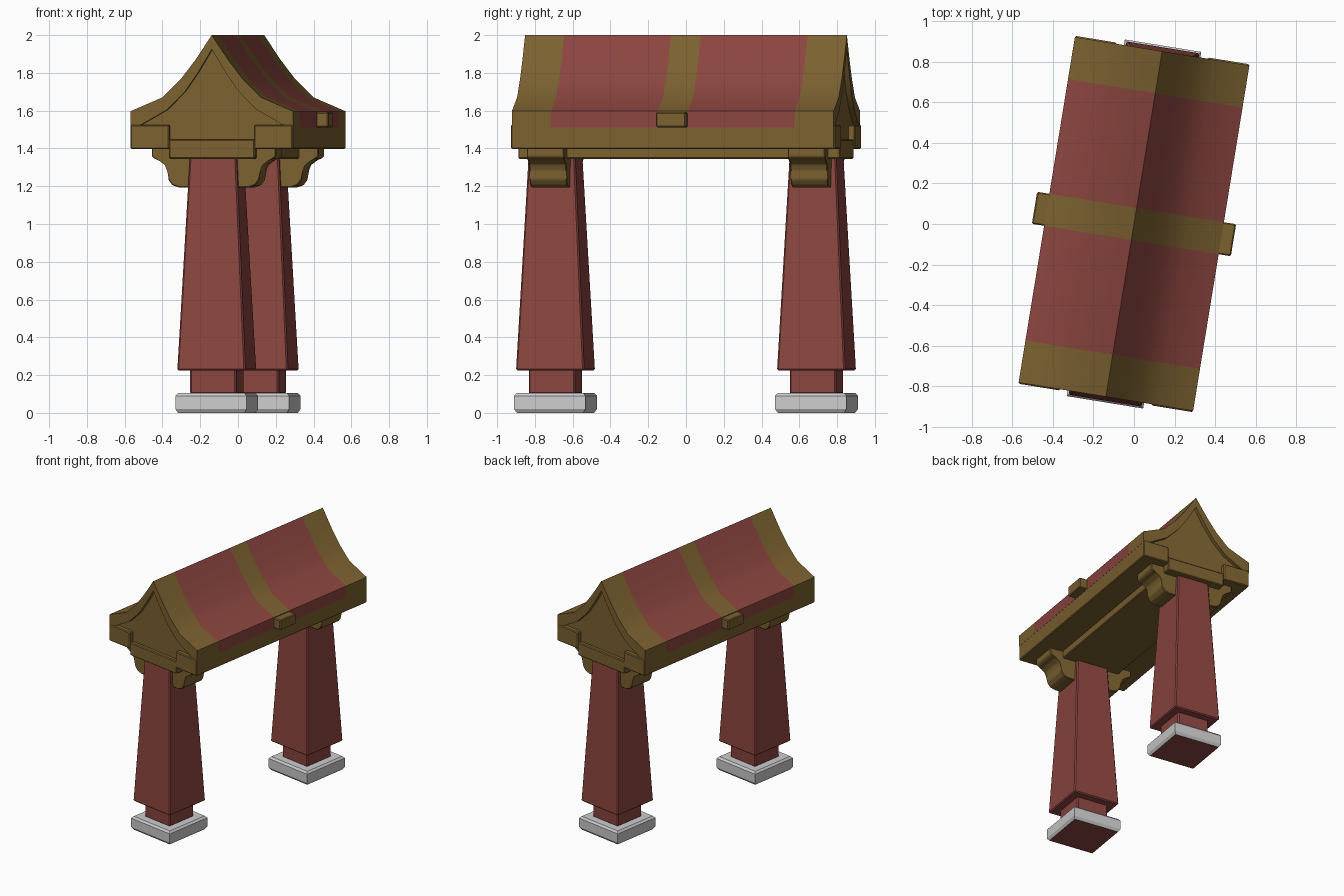
import bpy, bmesh, math
from mathutils import Matrix

if "Cube" in bpy.data.objects:
    bpy.data.objects.remove(bpy.data.objects["Cube"])

# The whole gate is turned slightly about the vertical axis
TURN = Matrix.Rotation(math.radians(-9.25), 4, 'Z')


def material(name, rgb):
    m = bpy.data.materials.new(name)
    m.diffuse_color = (*rgb, 1)
    m.use_nodes = True
    m.node_tree.nodes["Principled BSDF"].inputs["Base Color"].default_value = m.diffuse_color
    return m


GOLD = material("gold_wood", (0.20, 0.12, 0.03))
RED = material("red_paint", (0.26, 0.06, 0.05))


def finish(name, bm, mats=(), bevel=0.0):
    if bevel:
        bmesh.ops.bevel(bm, geom=bm.edges[:], offset=bevel, segments=1, affect='EDGES')
    bmesh.ops.recalc_face_normals(bm, faces=bm.faces[:])
    bm.transform(TURN)
    me = bpy.data.meshes.new(name)
    bm.to_mesh(me)
    bm.free()
    for m in mats:
        me.materials.append(m)
    ob = bpy.data.objects.new(name, me)
    bpy.context.collection.objects.link(ob)
    return ob


def prism(name, profile, y0, y1, mat, bevel=0.0):
    """Extrude an x-z profile along y."""
    bm = bmesh.new()
    a = [bm.verts.new((x, y0, z)) for x, z in profile]
    b = [bm.verts.new((x, y1, z)) for x, z in profile]
    n = len(profile)
    bm.faces.new(a)
    bm.faces.new(b[::-1])
    for i in range(n):
        j = (i + 1) % n
        bm.faces.new((a[i], b[i], b[j], a[j]))
    return finish(name, bm, [mat], bevel)


def box(name, x0, x1, y0, y1, z0, z1, mat, bevel=0.0):
    x0, x1 = sorted((x0, x1))
    return prism(name, [(x0, z0), (x1, z0), (x1, z1), (x0, z1)], y0, y1, mat, bevel)


def stack(name, cy, levels, mats=(), bevel=0.0):
    """Square section lofted through (half width, z) levels."""
    bm = bmesh.new()
    rings = [[bm.verts.new((sx * h, cy + sy * h, z))
              for sx, sy in ((-1, -1), (1, -1), (1, 1), (-1, 1))] for h, z in levels]
    bottom = bm.faces.new(rings[0][::-1])
    bm.faces.new(rings[-1])
    for r, s in zip(rings, rings[1:]):
        for i in range(4):
            j = (i + 1) % 4
            bm.faces.new((r[i], r[j], s[j], s[i]))
    if len(mats) > 1:
        bottom.material_index = 1
    return finish(name, bm, mats, bevel)


def mirrored(half):
    """Half profile starting at x = 0, mirrored into left-to-right order."""
    return [(-x, z) for x, z in half[:0:-1]] + half


# Curved roof shell with painted bands
outer = mirrored([(0, 2.0), (.09, 1.866), (.168, 1.765), (.265, 1.67), (.436, 1.597), (.436, 1.51)])
inner = mirrored([(0, 1.925), (.075, 1.80), (.145, 1.70), (.24, 1.605), (.375, 1.528), (.42, 1.51)])
ring = outer + inner[::-1]
stations = [-.863, -.653, -.08, .08, .653, .863]
bm = bmesh.new()
rows = [[bm.verts.new((x, y, z)) for x, z in ring] for y in stations]
n, m = len(ring), len(outer)
for k in range(len(rows) - 1):
    for i in range(n):
        j = (i + 1) % n
        f = bm.faces.new((rows[k][i], rows[k][j], rows[k + 1][j], rows[k + 1][i]))
        f.material_index = 1 if (k % 2 and i < m - 1) else 0
for r in (rows[0], rows[-1]):
    for i in range(m - 1):
        bm.faces.new((r[i], r[i + 1], r[n - 2 - i], r[n - 1 - i]))
roof = finish("roof", bm, [GOLD, RED])
bpy.context.view_layer.objects.active = roof
roof.select_set(True)
bpy.ops.object.shade_smooth_by_angle(angle=math.radians(30))
roof.select_set(False)

# Recessed gable filling and the plate that sits on the columns
prism("gable_fill", inner[1:-1] + [(.375, 1.41), (-.375, 1.41)], -.835, .835, GOLD)
box("column_plate", -.23, .23, -.863, .863, 1.345, 1.447, GOLD, .006)

# Eave beams and the ends of the middle strap
for side, s in (("left", -1), ("right", 1)):
    box(f"{side}_eave_beam", s * .228, s * .435, -.869, .869, 1.397, 1.525, GOLD, .006)
    box(f"{side}_strap_end", s * .38, s * .497, -.08, .08, 1.512, 1.592, GOLD, .006)

# Columns, footings and stepped brackets
bracket = [(.10, 1.41), (.333, 1.41), (.333, 1.358), (.318, 1.345), (.288, 1.338),
           (.258, 1.315), (.246, 1.285), (.244, 1.235), (.222, 1.205), (.185, 1.193), (.10, 1.193)]
for end, cy in (("front", -.70), ("back", .70)):
    stack(f"{end}_footing", cy, [(.178, 0), (.191, .02), (.191, .09), (.178, .105)], (None, RED))
    stack(f"{end}_column_neck", cy, [(.124, .10), (.124, .24)], [RED], .008)
    stack(f"{end}_column", cy, [(.183, .225), (.125, 1.36)], [RED], .008)
    for side, s in (("left", -1), ("right", 1)):
        prism(f"{end}_{side}_bracket", [(s * x, z) for x, z in bracket],
              cy - .1, cy + .1, GOLD, .005)
